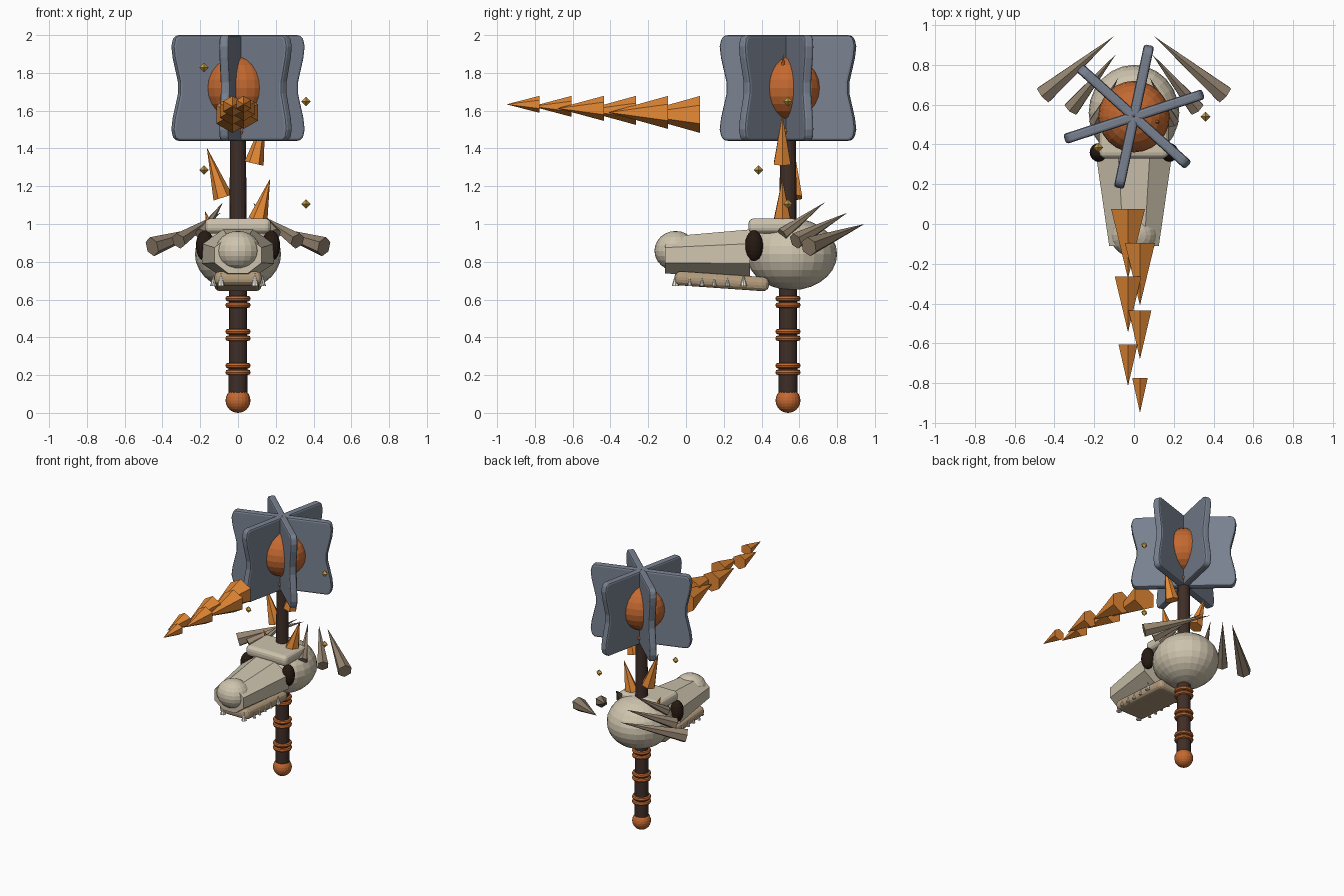
import bpy, bmesh, math
from math import pi, cos, sin
from mathutils import Vector, Matrix

if "Cube" in bpy.data.objects:
    bpy.data.objects.remove(bpy.data.objects["Cube"])

CY = 0.54  # shaft position along y
MATS = {}
COLORS = {
    "steel": (0.19, 0.22, 0.28), "bone": (0.62, 0.55, 0.42), "jaw_bone": (0.45, 0.33, 0.2),
    "horn": (0.30, 0.23, 0.16), "wood": (0.05, 0.028, 0.02), "ember": (0.55, 0.14, 0.03),
    "flame": (0.78, 0.25, 0.035), "socket": (0.02, 0.01, 0.006), "tooth": (0.85, 0.83, 0.75),
    "spark": (0.6, 0.36, 0.06),
}


def paint(ob, name, color):
    ob.name = name
    if color not in MATS:
        MATS[color] = bpy.data.materials.new(color)
        MATS[color].diffuse_color = (*COLORS[color], 1)
    ob.data.materials.append(MATS[color])
    return ob


def ball(name, loc, radii, color, seg=24, rings=12):
    bpy.ops.mesh.primitive_uv_sphere_add(segments=seg, ring_count=rings, radius=1, location=loc)
    ob = bpy.context.object
    ob.scale = radii
    return paint(ob, name, color)


def spike(name, base, tip, r, color, sides=6, r2=0.0):
    a, b = Vector(base), Vector(tip)
    d = b - a
    bpy.ops.mesh.primitive_cone_add(vertices=sides, radius1=r, radius2=r2, depth=d.length, location=(a + b) / 2)
    ob = bpy.context.object
    ob.rotation_euler = d.to_track_quat('Z', 'Y').to_euler()
    return paint(ob, name, color)


def ring(name, z, major, minor):
    bpy.ops.mesh.primitive_torus_add(location=(0, CY, z), major_radius=major, minor_radius=minor,
                                     major_segments=24, minor_segments=8)
    return paint(bpy.context.object, name, "ember")


def box(name, loc, size, color, bevel, tilt=0):
    bpy.ops.mesh.primitive_cube_add(size=1, location=loc)
    ob = bpy.context.object
    ob.scale = size
    bpy.ops.object.transform_apply(location=False, rotation=False, scale=True)
    ob.rotation_euler.x = tilt
    m = ob.modifiers.new("bevel", 'BEVEL')
    m.width, m.segments = bevel, 3
    return paint(ob, name, color)


def from_bmesh(bm, name, color):
    bmesh.ops.recalc_face_normals(bm, faces=bm.faces)
    me = bpy.data.meshes.new(name)
    bm.to_mesh(me)
    bm.free()
    ob = bpy.data.objects.new(name, me)
    bpy.context.collection.objects.link(ob)
    return paint(ob, name, color)


# shaft, pommel and grip rings
spike("shaft", (0, CY, 0.06), (0, CY, 1.75), 0.05, "wood", 16, 0.041)
ball("pommel", (0, CY, 0.066), (0.066,) * 3, "ember", 20, 12)
for z in (0.215, 0.25, 0.395, 0.43, 0.57, 0.605):
    ring("grip_ring", z, 0.052, 0.015)

# mace head: six waisted blades around an ember core
PROFILE = [(0, 1.44), (0.335, 1.44), (0.357, 1.455), (0.367, 1.50), (0.36, 1.56), (0.33, 1.69), (0.33, 1.75),
           (0.36, 1.88), (0.367, 1.94), (0.357, 1.985), (0.335, 2.0), (0, 2.0)]
for i in range(6):
    bm = bmesh.new()
    f = bm.faces.new([bm.verts.new((r, -0.026, z)) for r, z in PROFILE])
    ext = bmesh.ops.extrude_face_region(bm, geom=[f])
    bmesh.ops.translate(bm, vec=(0, 0.052, 0), verts=[v for v in ext["geom"] if isinstance(v, bmesh.types.BMVert)])
    blade = from_bmesh(bm, "mace_blade", "steel")
    blade.location.y = CY
    blade.rotation_euler.z = math.radians(18 + 60 * i)
    mod = blade.modifiers.new("bevel", 'BEVEL')
    mod.width, mod.segments = 0.014, 2
ball("ember_core", (0, CY, 1.72), (0.18, 0.18, 0.172), "ember")
ring("core_collar", 1.49, 0.048, 0.018)

# skull: cranium, brow, tapered octagonal snout, nose, jaw
ball("cranium", (0, 0.56, 0.84), (0.228, 0.24, 0.19), "bone", 24, 14)
box("brow", (0, 0.46, 0.99), (0.35, 0.26, 0.08), "bone", 0.03)
bm = bmesh.new()
loops = []
for y, zc, rx, rz in ((-0.11, 0.835, 0.125, 0.097), (0.34, 0.843, 0.19, 0.128)):
    k = 1 / cos(pi / 8)
    loops.append([bm.verts.new((rx * k * cos(pi / 8 + j * pi / 4), y, zc + rz * k * sin(pi / 8 + j * pi / 4)))
                  for j in range(8)])
for j in range(8):
    bm.faces.new((loops[0][j], loops[0][j - 1], loops[1][j - 1], loops[1][j]))
for loop in loops:
    bm.faces.new(loop)
from_bmesh(bm, "snout", "bone")
ball("nose", (0, -0.055, 0.858), (0.12, 0.112, 0.105), "bone", 20, 12)
box("lower_jaw", (0, 0.19, 0.697), (0.25, 0.5, 0.075), "jaw_bone", 0.03, math.radians(-4))

# paired parts: sockets, horns, teeth
HORNS = [((0.455, 0.65, 0.88), (0.10, 0.945, 1.0), 0.052),
         ((0.315, 0.58, 0.91), (0.09, 0.855, 1.06), 0.044),
         ((0.195, 0.51, 0.945), (0.08, 0.735, 1.115), 0.035)]
TEETH = [(0.09, -0.055, 0.02, 0.07), (0.125, 0.02, 0.012, 0.045), (0.125, 0.085, 0.012, 0.045),
         (0.125, 0.15, 0.012, 0.045), (0.125, 0.22, 0.012, 0.045), (0.13, 0.305, 0.018, 0.06)]
for s in (-1, 1):
    ball("eye_socket", (s * 0.175, 0.36, 0.885), (0.048, 0.048, 0.082), "socket", 16, 10)
    for (bx, by, bz), (tx, ty, tz), r in HORNS:
        spike("horn", (s * bx, by, bz), (s * tx, ty, tz), r, "horn")
    for x, y, r, h in TEETH:
        spike("tooth", (s * x, y, 0.673), (s * x, y, 0.673 + h), r, "tooth", 8)

# flame trail streaming forward, shrinking toward the end
for i in range(6):
    y, x, z = 0.075 - 0.17 * i, (-0.03, 0.03)[i % 2], 1.58 + 0.0107 * i
    spike("flame_trail", (x, y, z), (x, y - 0.35 + 0.035 * i, z), 0.098 - 0.0106 * i, "flame")

# flame tongues climbing the shaft
TONGUES = [((-0.11, 0.57, 0.86), (-0.175, 0.56, 1.07)), ((0.105, 0.51, 1.02), (0.17, 0.51, 1.24)),
           ((-0.08, 0.57, 1.14), (-0.165, 0.57, 1.405)), ((0.085, 0.51, 1.32), (0.145, 0.51, 1.58)),
           ((0.06, 0.51, 1.63), (0.13, 0.515, 1.90))]
for base, tip in TONGUES:
    spike("flame_tongue", base, tip, 0.052, "flame")

# floating octahedral sparks
for i in range(5):
    a = i * 4 * pi / 3
    p = Vector((0.36 * cos(a), CY + 0.18 * sin(a), 1.105 + 0.181 * i))
    bm = bmesh.new()
    bmesh.ops.create_uvsphere(bm, u_segments=4, v_segments=2, radius=0.025, matrix=Matrix.Translation(p))
    from_bmesh(bm, "spark", "spark")

for m in bpy.data.materials:
    if m.users and not m.is_grease_pencil:
        m.use_nodes = True
        m.node_tree.nodes["Principled BSDF"].inputs["Base Color"].default_value = m.diffuse_color
